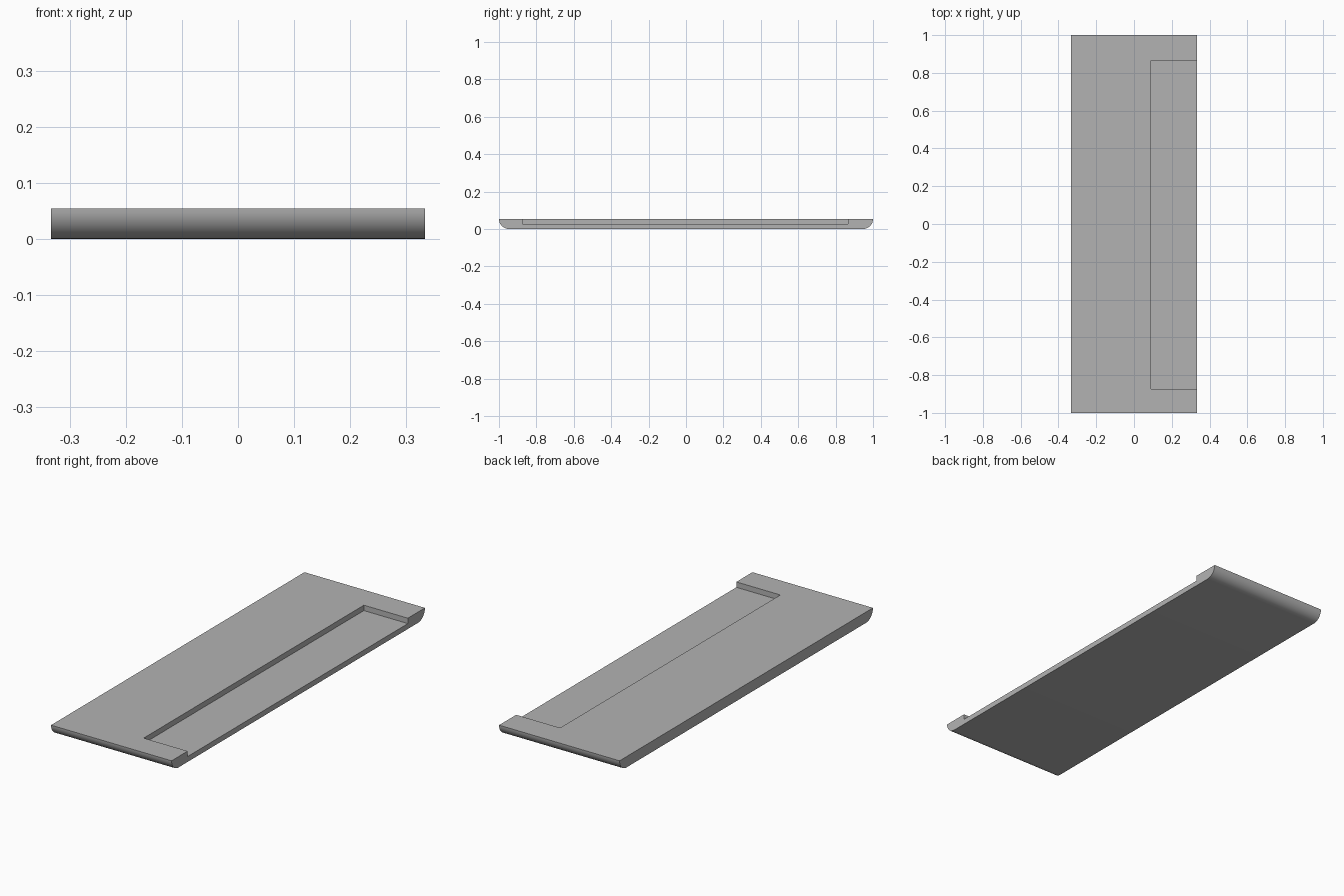
import bpy, bmesh, math
from mathutils import Matrix, Vector

HALF_W, HALF_L, HEIGHT = 0.333, 1.0, 0.054
STEPS = 12

if "Cube" in bpy.data.objects:
    bpy.data.objects.remove(bpy.data.objects["Cube"], do_unlink=True)

grey = bpy.data.materials.new("plain grey")
grey.use_nodes = True
colour = (0.45, 0.45, 0.45, 1)
grey.diffuse_color = colour
grey.node_tree.nodes["Principled BSDF"].inputs["Base Color"].default_value = colour


def make_object(name, bm):
    bmesh.ops.recalc_face_normals(bm, faces=bm.faces[:])
    mesh = bpy.data.meshes.new(name)
    bm.to_mesh(mesh)
    bm.free()
    mesh.materials.append(grey)
    obj = bpy.data.objects.new(name, mesh)
    bpy.context.collection.objects.link(obj)
    return obj


# Slab: side profile with quarter-round lower ends, extruded across the width
arc = [(HALF_L - HEIGHT + HEIGHT * math.sin(a), HEIGHT - HEIGHT * math.cos(a))
       for a in (math.pi / 2 * i / STEPS for i in range(STEPS + 1))]
profile = arc + [(-y, z) for y, z in reversed(arc)]
bm = bmesh.new()
face = bm.faces.new([bm.verts.new((-HALF_W, y, z)) for y, z in profile])
side = bmesh.ops.extrude_face_region(bm, geom=[face])["geom"]
bmesh.ops.translate(bm, vec=(2 * HALF_W, 0, 0),
                    verts=[v for v in side if isinstance(v, bmesh.types.BMVert)])
slab = make_object("slab", bm)

# Shallow recess open along the left edge
low, high = Vector((0.09, -0.873, 0.027)), Vector((0.45, 0.865, 0.15))
bm = bmesh.new()
bmesh.ops.create_cube(bm, size=1, matrix=Matrix.Translation((low + high) / 2)
                      @ Matrix.Diagonal((*(high - low), 1)))
cutter = make_object("recess_cutter", bm)
cutter.hide_render = True

cut = slab.modifiers.new("recess", 'BOOLEAN')
cut.operation = 'DIFFERENCE'
cut.solver = 'EXACT'
cut.object = cutter

# Bake the cut and smooth the rounded ends
bpy.ops.object.select_all(action='DESELECT')
slab.select_set(True)
bpy.context.view_layer.objects.active = slab
bpy.ops.object.modifier_apply(modifier=cut.name)
bpy.data.objects.remove(cutter, do_unlink=True)
bpy.ops.object.shade_smooth_by_angle(angle=math.radians(30))
